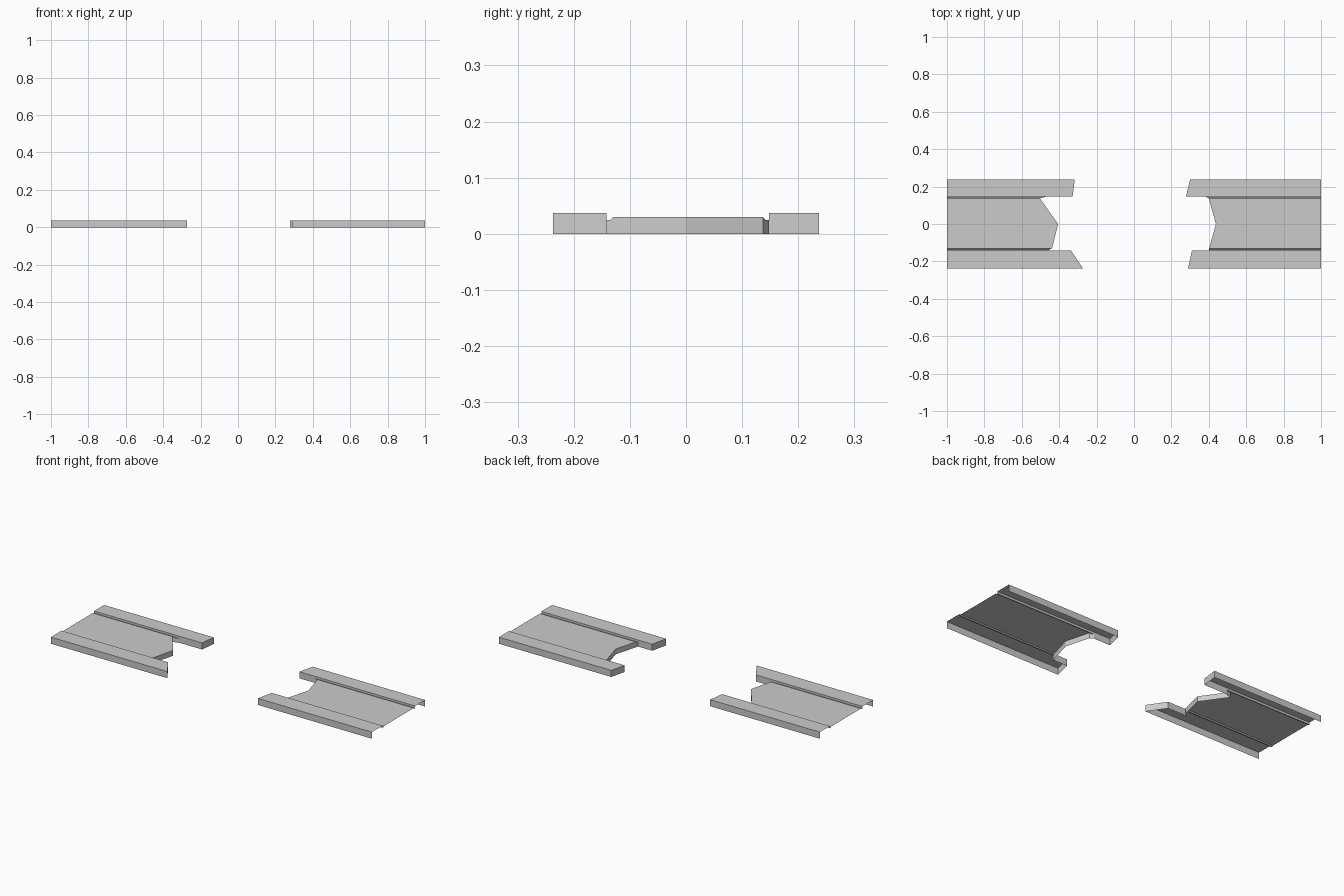
import bpy, bmesh

if "Cube" in bpy.data.objects:
    bpy.data.objects.remove(bpy.data.objects["Cube"])

TOP, DECK, GUTTER = 0.037, 0.030, 0.025

def broken_span(name, end_x, tips):
    """Open-bottomed shell: kerbs, gutters and deck, closed by a jagged break wall."""
    back, back_in, back_deck, back_crack, mid, front_crack, front_deck, front_in, front = tips
    # stations across the width: (y, surface height, x of the break)
    st = [(0.237, 0, back), (0.237, TOP, back),
          (0.148, TOP, back_in), (0.148, GUTTER, back_in),
          (0.148, GUTTER, back_deck), (0.142, GUTTER, back_deck - (back_deck - back_crack) * 0.5),
          (0.137, DECK, back_crack), (0, DECK, mid), (-0.130, DECK, front_crack),
          (-0.135, GUTTER, (front_crack + front_deck) / 2), (-0.142, GUTTER, front_deck),
          (-0.142, GUTTER, front_in), (-0.142, TOP, front_in),
          (-0.237, TOP, front), (-0.237, 0, front)]
    bm = bmesh.new()

    def quad(pts):
        return bm.faces.new([bm.verts.new(p) for p in pts])

    for (y0, z0, x0), (y1, z1, x1) in zip(st, st[1:]):
        # surface running lengthwise
        if (y0, z0) != (y1, z1):
            quad([(end_x, y0, z0), (x0, y0, z0), (x1, y1, z1), (end_x, y1, z1)])
        # break wall down to the ground
        if (y0, x0) != (y1, x1):
            quad([(x0, y0, z0), (x0, y0, 0), (x1, y1, 0), (x1, y1, z1)])
    bmesh.ops.remove_doubles(bm, verts=bm.verts, dist=1e-5)
    bmesh.ops.recalc_face_normals(bm, faces=bm.faces)
    if max(bm.faces, key=lambda f: f.calc_area()).normal.z < 0:
        bmesh.ops.reverse_faces(bm, faces=bm.faces)
    me = bpy.data.meshes.new(name)
    bm.to_mesh(me)
    bm.free()
    ob = bpy.data.objects.new(name, me)
    bpy.context.collection.objects.link(ob)

# two halves of the collapsed bridge deck
broken_span("left_bridge_span", -1.0,
            (-0.317, -0.328, -0.467, -0.503, -0.406, -0.438, -0.46, -0.337, -0.273))
broken_span("right_bridge_span", 1.0,
            (0.30, 0.278, 0.38, 0.40, 0.438, 0.402, 0.40, 0.31, 0.289))
